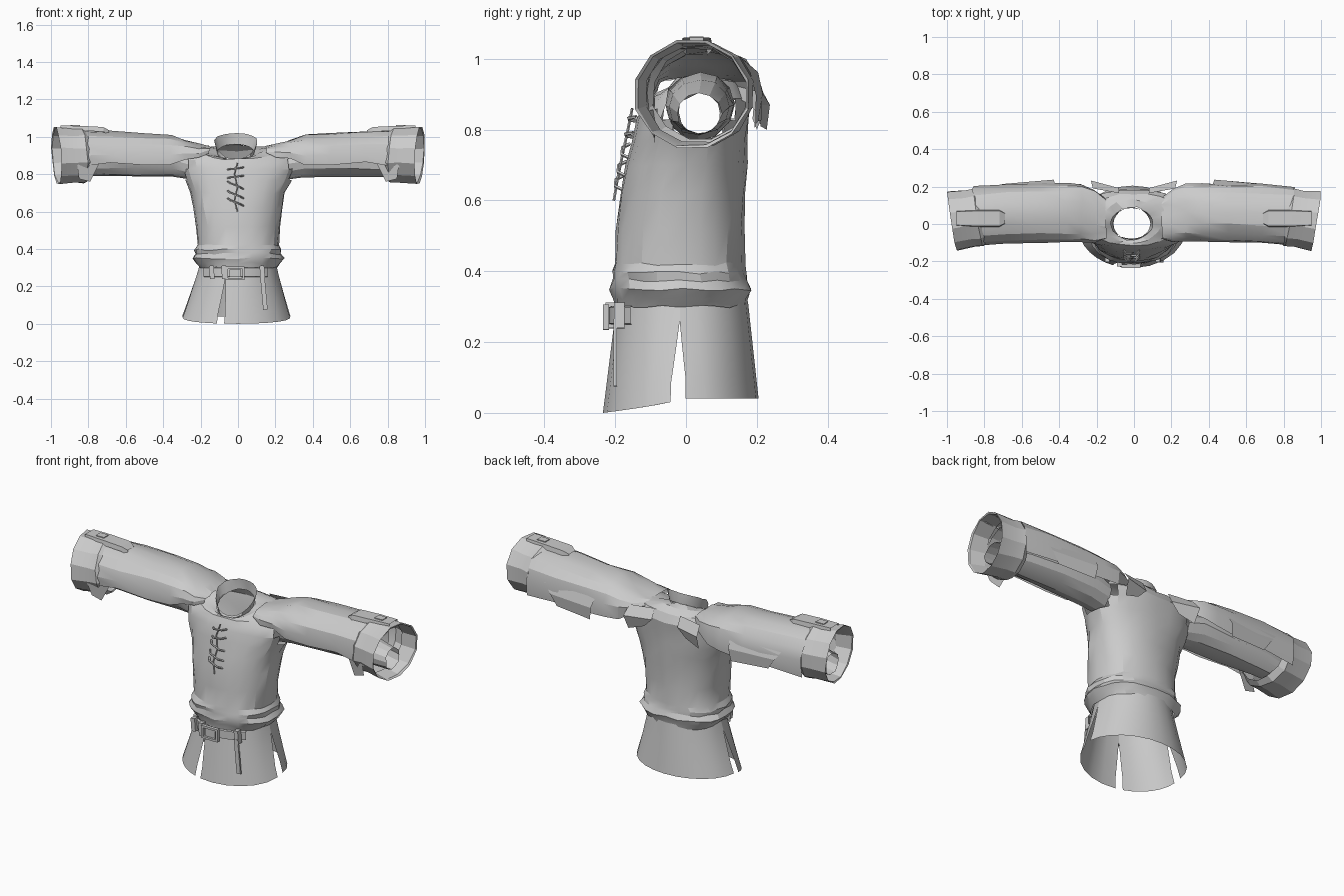
import bpy
import random
from math import sin, cos, pi, radians, hypot
from mathutils import Vector

random.seed(4)
if "Cube" in bpy.data.objects:
    bpy.data.objects.remove(bpy.data.objects["Cube"])

cloth = bpy.data.materials.new("grey_cloth")
cloth.use_nodes = True
GREY = (0.6, 0.6, 0.6, 1)
cloth.diffuse_color = GREY
cloth.node_tree.nodes["Principled BSDF"].inputs["Base Color"].default_value = GREY


def finish(name, verts, faces, angle=22):
    mesh = bpy.data.meshes.new(name)
    mesh.from_pydata(verts, [], faces)
    mesh.materials.append(cloth)
    obj = bpy.data.objects.new(name, mesh)
    bpy.context.collection.objects.link(obj)
    bpy.ops.object.select_all(action="DESELECT")
    obj.select_set(True)
    bpy.context.view_layer.objects.active = obj
    bpy.ops.object.shade_smooth_by_angle(angle=radians(angle))
    return obj


def loft(name, rings, closed=True, jitter=0.0, flip=False, hole=None):
    """Skin equal-length point rows; faces whose centre passes hole() are left out."""
    n = len(rings[0])
    verts = [Vector(p) + Vector([random.uniform(-jitter, jitter) for _ in range(3)])
             for row in rings for p in row]
    faces = []
    for r in range(len(rings) - 1):
        for i in range(n if closed else n - 1):
            j = (i + 1) % n
            f = (r * n + i, r * n + j, (r + 1) * n + j, (r + 1) * n + i)
            if hole and hole(sum((verts[v] for v in f), Vector()) / 4):
                continue
            faces.append(f[::-1] if flip else f)
    return finish(name, verts, faces)


def box(name, centre, size, turn=0.0):
    verts = []
    for k in range(8):
        s = [(1 if k >> b & 1 else -1) * size[b] / 2 for b in range(3)]
        x, z = s[0] * cos(turn) - s[2] * sin(turn), s[0] * sin(turn) + s[2] * cos(turn)
        verts.append((centre[0] + x, centre[1] + s[1], centre[2] + z))
    return finish(name, verts, [(0, 2, 3, 1), (4, 5, 7, 6), (0, 1, 5, 4),
                                (2, 6, 7, 3), (0, 4, 6, 2), (1, 3, 7, 5)])


def cord(name, points, radius=0.005):
    """Thin five-sided lace following a short path."""
    rings = []
    for i, p in enumerate(points):
        d = Vector(points[min(i + 1, len(points) - 1)]) - Vector(points[max(i - 1, 0)])
        side = d.cross(Vector((0, 1, 0))).normalized()
        up = side.cross(d).normalized()
        rings.append([Vector(p) + radius * (side * cos(a) + up * sin(a))
                      for a in [k * 2 * pi / 5 for k in range(5)]])
    return loft(name, rings)


def oval(a, rx, yf, yb, power=0.85, cx=0.0):
    """Rounded body outline; angle 0 is the front, 90 degrees the left side."""
    s, c = sin(a), cos(a)
    s = abs(s) ** power * (1 if s > 0 else -1)
    c = abs(c) ** power * (1 if c > 0 else -1)
    return cx + rx * s, (yf + yb) / 2 - c * (yb - yf) / 2


ANGLES = [k * 2 * pi / 24 for k in range(24)]


def sloped_ring(zf, zs, zb, rx, yf, yb, power=1.0, cx=-0.012):
    """Ring with its own height at the front, sides and back."""
    row = []
    for a in ANGLES:
        c = cos(a)
        z = zs + (zf - zs) * max(c, 0) ** 1.1 + (zb - zs) * max(-c, 0)
        row.append((*oval(a, rx, yf, yb, power, cx), z))
    return row


# torso: height, half width, front, back
BODY = [(0.30, 0.205, -0.195, 0.17), (0.325, 0.225, -0.205, 0.178),
        (0.35, 0.245, -0.213, 0.186), (0.375, 0.228, -0.208, 0.172),
        (0.395, 0.232, -0.21, 0.17), (0.42, 0.216, -0.204, 0.166),
        (0.52, 0.222, -0.197, 0.162), (0.62, 0.24, -0.183, 0.163),
        (0.70, 0.252, -0.168, 0.17), (0.77, 0.283, -0.152, 0.175),
        (0.83, 0.302, -0.14, 0.178)]
rows = [[(*oval(a, rx, yf, yb), z) for a in ANGLES] for z, rx, yf, yb in BODY]
# shoulders slope down to the open neck
rows += [sloped_ring(0.86, 0.90, 0.88, 0.30, -0.125, 0.18, 0.85, 0),
         sloped_ring(0.88, 0.952, 0.925, 0.25, -0.112, 0.162, 0.9, 0),
         sloped_ring(0.88, 0.945, 0.95, 0.165, -0.1, 0.13),
         sloped_ring(0.87, 0.92, 0.96, 0.1, -0.085, 0.09)]
loft("tunic_body", rows, jitter=0.005,
     hole=lambda c: abs(c.x) > 0.18 and hypot(c.y - 0.04, c.z - 0.855) < 0.088)

loft("collar", [sloped_ring(0.865, 0.915, 0.96, 0.098, -0.085, 0.088),
                sloped_ring(0.87, 0.95, 0.99, 0.107, -0.085, 0.088),
                sloped_ring(0.88, 0.98, 1.02, 0.115, -0.078, 0.085)], jitter=0.002)


# skirt: three panels divided by slits that widen toward the hem
def skirt_point(a, t):
    hem = 0.04 - 0.04 * max(0, cos(a)) ** 0.7
    z = 0.315 + (hem - 0.315) * t
    return (*oval(a, 0.205 + 0.085 * t ** 1.1, -0.195 - 0.04 * t, 0.175 + 0.03 * t, 1, -0.009 * t), z)


SLITS = [(-17, 4), (88, 5.5), (272, 5.5), (343, 4)]
for number, ((a0, g0), (a1, g1)) in enumerate(zip(SLITS, SLITS[1:])):
    rows = []
    for k in range(6):
        t = k / 5
        open_ = min(1, max(0, (t - 0.2) / 0.6))
        lo, hi = radians(a0 + g0 * open_), radians(a1 - g1 * open_)
        steps = 12 if number == 1 else 6
        rows.append([skirt_point(lo + (hi - lo) * i / steps, t) for i in range(steps + 1)])
    loft("skirt_panel_%d" % number, rows, closed=False, flip=True)

# sleeves: station x, middle y, half depth, top, shoulder line, front hem, back hem
SLEEVE = [(0.15, 0.03, 0.11, 0.95, 0.925, 0.91, 0.90),
          (0.21, 0.045, 0.14, 0.962, 0.915, 0.89, 0.87),
          (0.28, 0.06, 0.152, 0.985, 0.91, 0.88, 0.84),
          (0.36, 0.06, 0.155, 1.012, 0.90, 0.855, 0.83),
          (0.50, 0.058, 0.157, 1.02, 0.90, 0.85, 0.82),
          (0.68, 0.055, 0.157, 1.03, 0.90, 0.86, 0.82),
          (0.86, 0.043, 0.155, 1.035, 0.90, 0.84, 0.81)]
for side, word in ((1, "left"), (-1, "right")):
    rows = []
    for x, cy, ry, top, mid, zf, zb in SLEEVE:
        row = [(side * x, cy - ry * 0.97, zf)]
        for k in range(9):
            a = k * pi / 8
            row.append((side * x, cy - ry * cos(a), mid + (top - mid) * sin(a) ** 0.8))
        rows.append(row + [(side * x, cy + ry * 0.98, zb)])
    loft(word + "_sleeve_drape", rows, closed=False, jitter=0.006, flip=side > 0)

    # narrow sleeve running underneath the drape
    rows = []
    for x, r, cz in [(0.25, 0.08, 0.85), (0.35, 0.088, 0.872), (0.55, 0.086, 0.872),
                     (0.76, 0.078, 0.866), (0.94, 0.056, 0.845)]:
        rows.append([(side * x, 0.038 + r * 1.1 * cos(a), cz + r * sin(a)) for a in ANGLES[::2]])
    loft(word + "_inner_sleeve", rows, jitter=0.005, flip=side < 0)

    # flared cuff, turned slightly toward the front
    rows = []
    for x, cy, r in [(0.80, 0.04, 0.13), (0.83, 0.036, 0.152), (0.88, 0.03, 0.148),
                     (0.97, 0.016, 0.157), (0.965, 0.016, 0.15), (0.88, 0.03, 0.14)]:
        rows.append([(side * (x + r * (0.17 * cos(a) + 0.06 * sin(a))),
                      cy + r * 1.04 * cos(a), 0.9 + r * sin(a))
                     for a in [b + pi / 12 for b in ANGLES[::2]]])
    loft(word + "_cuff", rows, jitter=0.003, flip=side < 0)

    # button strap over the cuff
    rows = []
    for x, z, w in [(0.69, 1.035, 0.03), (0.72, 1.052, 0.045), (0.84, 1.058, 0.045), (0.95, 1.06, 0.04)]:
        rows.append([(side * x, 0.03 + sy * w, z + sz) for sy, sz in
                     ((-1, -0.025), (-0.9, 0), (0.9, 0), (1, -0.025))])
    loft(word + "_cuff_strap", rows, closed=False, flip=side > 0)
    box(word + "_strap_button", (side * 0.87, 0.03, 1.056), (0.05, 0.04, 0.014))

    # loose folds behind the shoulder and sleeve, and under the cuff
    loft(word + "_shoulder_fold", [[(side * 0.08, 0.165, 0.935), (side * 0.22, 0.19, 0.93)],
                                   [(side * 0.08, 0.192, 0.88), (side * 0.23, 0.232, 0.88)],
                                   [(side * 0.13, 0.188, 0.83), (side * 0.22, 0.2, 0.80)]],
         closed=False, flip=side > 0)
    loft(word + "_sleeve_fold", [[(side * 0.42, 0.21, 0.92), (side * 0.74, 0.205, 0.92)],
                                 [(side * 0.43, 0.237, 0.87), (side * 0.70, 0.214, 0.87)],
                                 [(side * 0.44, 0.228, 0.80), (side * 0.66, 0.21, 0.81)]],
         closed=False, flip=side > 0)
    loft(word + "_cuff_fold", [[(side * 0.74, -0.08, 0.86), (side * 0.86, -0.118, 0.85)],
                               [(side * 0.79, -0.09, 0.76), (side * 0.85, -0.09, 0.775)]],
         closed=False, flip=side < 0)


# lacing down the chest
def chest_y(z):
    for (z0, _, y0, _), (z1, _, y1, _) in zip(BODY, BODY[1:]):
        if z0 <= z <= z1:
            return y0 + (y1 - y0) * (z - z0) / (z1 - z0) - 0.006
    return -0.14


for k, z in enumerate((0.65, 0.69, 0.74, 0.785, 0.83)):
    y = chest_y(z)
    tilt = -0.006 if k > 2 else 0.02
    cord("chest_lace_%d" % k, [(-0.055, y + 0.006, z + tilt), (-0.04, y - 0.014, z + tilt / 2),
                               (0.01, y - 0.016, z - tilt / 2), (0.03, y + 0.006, z - tilt)])
cord("lace_tail", [(-0.012 + 0.008 * (-1) ** k, chest_y(z) - 0.012, z)
                   for k, z in enumerate((0.86, 0.8, 0.73, 0.66, 0.6))], 0.004)

# belt across the front with buckle, loops and hanging end
rows = []
for z, out in ((0.25, 0.01), (0.253, 0.016), (0.298, 0.016), (0.302, 0.008)):
    rows.append([(*oval(radians(d), 0.212 + out, -0.202 - out, 0.18 + out, 1), z)
                 for d in range(-54, 46, 9)])
loft("belt", rows, closed=False)
for x, z, sx, sz in [(-0.015, 0.3, 0.1, 0.012), (-0.015, 0.24, 0.08, 0.012),
                     (-0.06, 0.27, 0.012, 0.07), (0.03, 0.27, 0.012, 0.07)]:
    box("buckle_bar", (x, -0.226, z), (sx, 0.018, sz))
box("buckle_plate", (-0.015, -0.222, 0.27), (0.06, 0.012, 0.042))
for x, y in ((-0.14, -0.187), (-0.075, -0.212), (0.13, -0.188)):
    box("belt_loop", (x, y, 0.275), (0.025, 0.03, 0.072), 0.08)
box("hanging_belt_end", (0.138, -0.2, 0.17), (0.024, 0.01, 0.19), 0.09)
